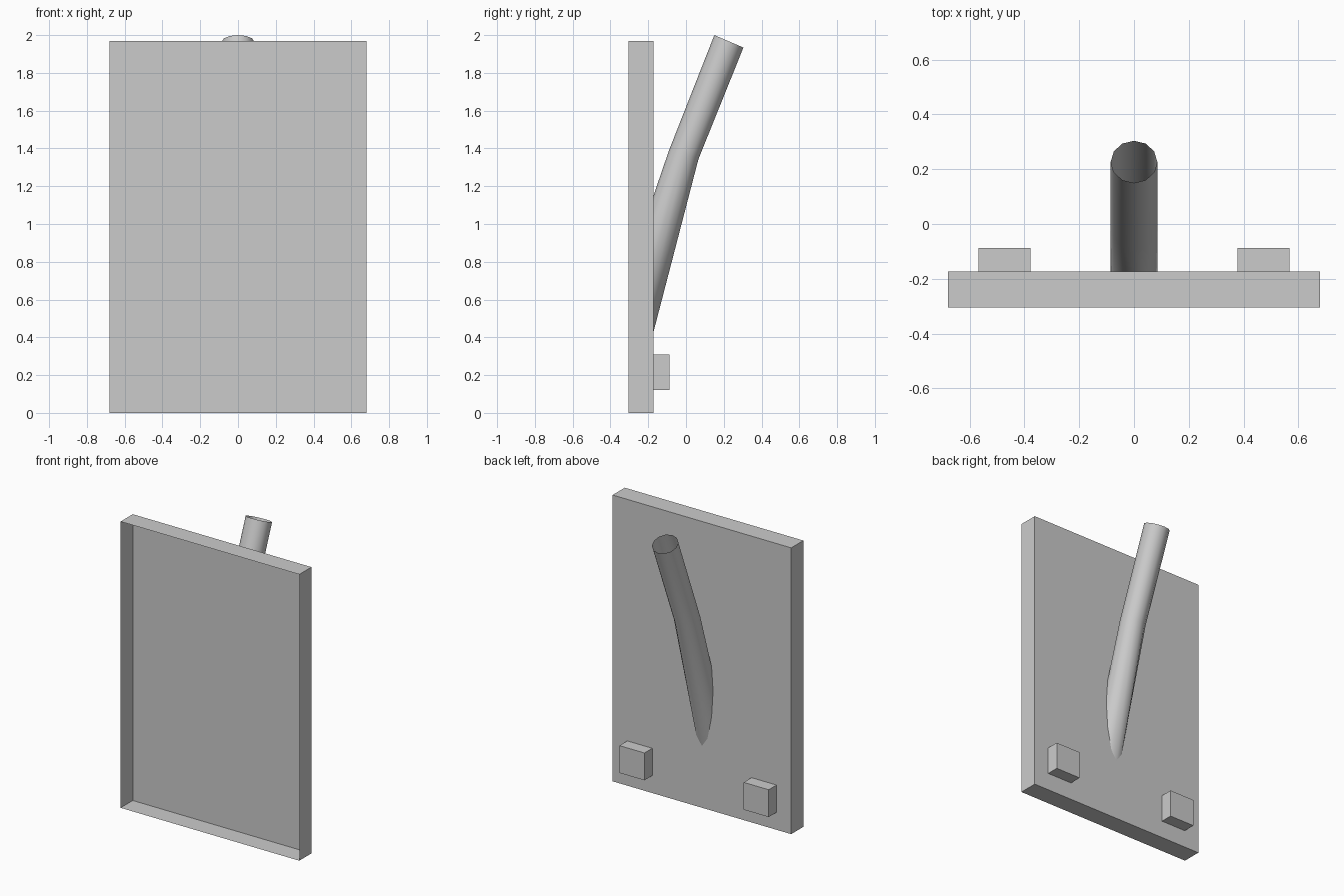
import bpy, math

if "Cube" in bpy.data.objects:
    bpy.data.objects.remove(bpy.data.objects["Cube"])

grey = bpy.data.materials.new("light_grey")
grey.diffuse_color = (0.6, 0.6, 0.6, 1)
grey.use_nodes = True
grey.node_tree.nodes["Principled BSDF"].inputs["Base Color"].default_value = grey.diffuse_color


def make(name, verts, faces):
    mesh = bpy.data.meshes.new(name)
    mesh.from_pydata(verts, [], faces)
    mesh.materials.append(grey)
    obj = bpy.data.objects.new(name, mesh)
    bpy.context.collection.objects.link(obj)
    return obj


def open_box(name, x0, x1, y_open, y_closed, z0, z1):
    """Thin shell: one large face at y_closed, four walls, open at y_open."""
    verts = [(x, y, z) for y in (y_open, y_closed)
             for x, z in ((x0, z0), (x1, z0), (x1, z1), (x0, z1))]
    walls = [(i, (i + 1) % 4, (i + 1) % 4 + 4, i + 4) for i in range(4)]
    back = (7, 6, 5, 4)
    if y_closed < y_open:
        walls, back = [w[::-1] for w in walls], back[::-1]
    return make(name, verts, walls + [back])


BACK = -0.173

# Shallow tray, open toward the front
open_box("panel", -0.68, 0.68, -0.305, BACK, 0, 1.97)

# Two feet on the back of the panel
for side, label in ((-1, "left"), (1, "right")):
    cx = side * 0.473
    open_box(label + "_foot", cx - 0.095, cx + 0.095, BACK, -0.088, 0.12, 0.308)

# Bent tube: twelve sides, lofted from the panel to its open upper end
N, R = 12, 0.085
foot_z = [1.148, 1.106, 0.99, 0.825, 0.645, 0.487, 0.425]


def ring(cy, cz, hy, hz):
    return [(R * math.sin(2 * math.pi * i / N),
             cy - hy * math.cos(2 * math.pi * i / N),
             cz + hz * math.cos(2 * math.pi * i / N)) for i in range(N)]


base = [(R * math.sin(2 * math.pi * i / N), BACK, foot_z[min(i, N - i)])
        for i in range(N)]
verts = base + ring(-0.012, 1.367, 0.078, 0.023) + ring(0.227, 1.967, 0.077, 0.033)
faces = [(k * N + i, (k + 1) * N + i, (k + 1) * N + (i + 1) % N, k * N + (i + 1) % N)
         for k in range(2) for i in range(N)]
tube = make("bent_tube", verts, [f[::-1] for f in faces])

# Tube end showing flush on the inner face of the panel
make("tube_end", [(x, y - 0.002, z) for x, y, z in base], [tuple(range(N))])

# Smooth the tube walls
bpy.ops.object.select_all(action='DESELECT')
tube.select_set(True)
bpy.context.view_layer.objects.active = tube
bpy.ops.object.shade_smooth_by_angle(angle=math.radians(50))
